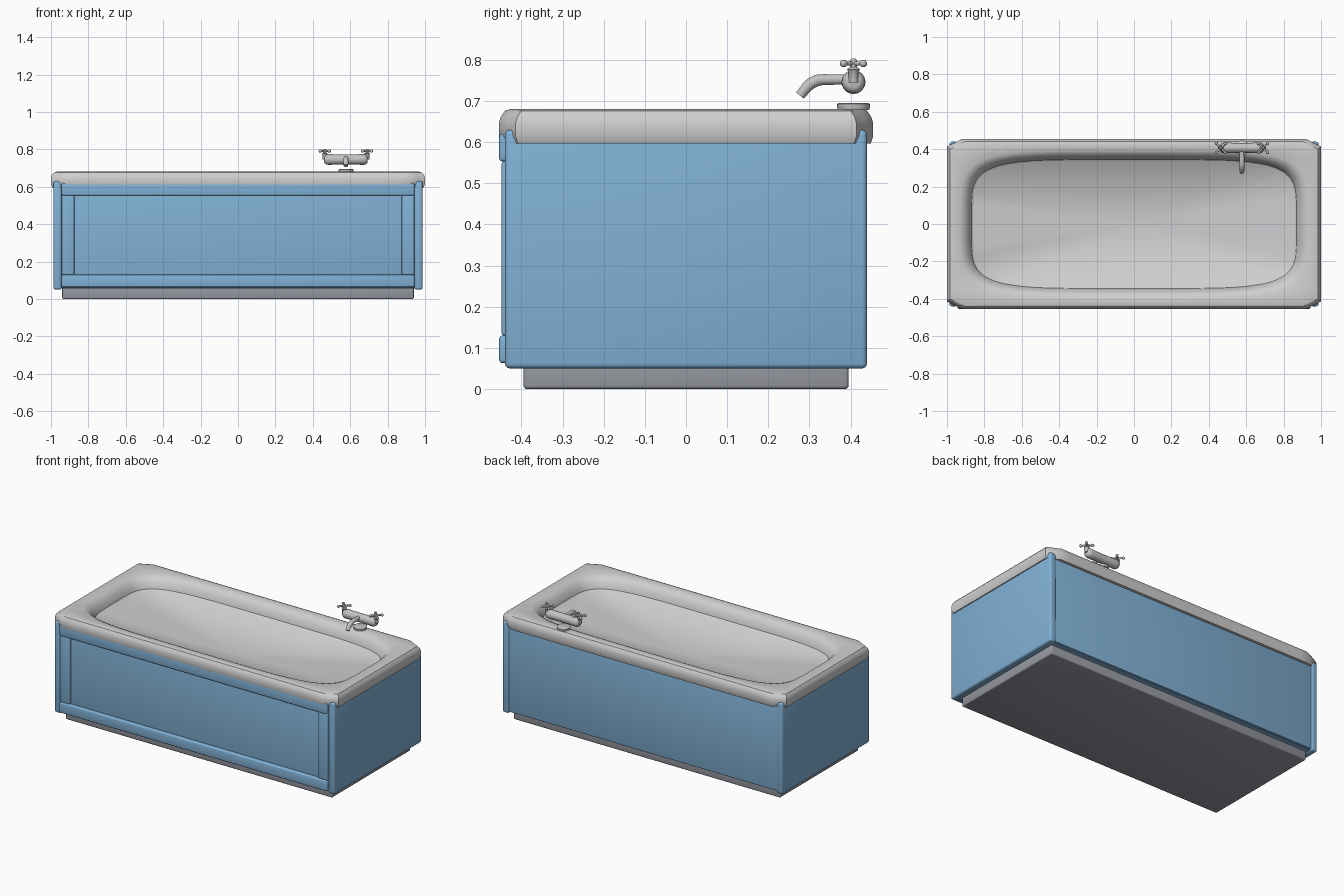
import bpy, bmesh, math
from mathutils import Vector, Matrix

if "Cube" in bpy.data.objects:
    bpy.data.objects.remove(bpy.data.objects["Cube"])


def material(name, rgb):
    m = bpy.data.materials.new(name)
    m.diffuse_color = (*rgb, 1)
    m.use_nodes = True
    m.node_tree.nodes["Principled BSDF"].inputs["Base Color"].default_value = m.diffuse_color
    return m


ENAMEL = material("white enamel", (0.62, 0.62, 0.63))
BLUE = material("blue panel", (0.22, 0.44, 0.67))
GREY = material("grey plinth", (0.31, 0.32, 0.36))
CHROME = material("chrome", (0.55, 0.55, 0.56))


def finish(name, bm, mat, angle=30):
    bmesh.ops.recalc_face_normals(bm, faces=bm.faces)
    me = bpy.data.meshes.new(name)
    bm.to_mesh(me)
    bm.free()
    ob = bpy.data.objects.new(name, me)
    bpy.context.collection.objects.link(ob)
    me.materials.append(mat)
    bpy.ops.object.select_all(action='DESELECT')
    ob.select_set(True)
    bpy.context.view_layer.objects.active = ob
    bpy.ops.object.shade_smooth_by_angle(angle=math.radians(angle))
    return ob


def box(name, lo, hi, mat, bevel=0.008):
    lo, hi = Vector(lo), Vector(hi)
    bm = bmesh.new()
    bmesh.ops.create_cube(bm, size=1)
    for v in bm.verts:
        v.co = Vector([(lo[i] + hi[i]) / 2 + v.co[i] * (hi[i] - lo[i]) for i in range(3)])
    bmesh.ops.bevel(bm, geom=bm.edges[:], offset=bevel, segments=3, profile=0.5, affect='EDGES')
    return finish(name, bm, mat, 40)


def sweep(bm, points, radii, sides=20):
    """Capped round tube through points with a radius at each one."""
    pts = [Vector(p) for p in points]
    rings = []
    for i, p in enumerate(pts):
        d = (pts[min(i + 1, len(pts) - 1)] - pts[max(i - 1, 0)]).normalized()
        ref = Vector((0, 1, 0)) if abs(d.z) > 0.9 else Vector((0, 0, 1))
        if abs(d.x) < 0.01:
            ref = Vector((1, 0, 0))
        a = d.cross(ref).normalized()
        b = d.cross(a)
        rings.append([bm.verts.new(p + radii[i] * (a * math.cos(t) + b * math.sin(t)))
                      for t in [2 * math.pi * k / sides for k in range(sides)]])
    for r, s in zip(rings, rings[1:]):
        for k in range(sides):
            n = (k + 1) % sides
            bm.faces.new((r[k], r[n], s[n], s[k]))
    bm.faces.new(rings[0])
    bm.faces.new(rings[-1])


# --- Tub: chamfered outer rim lofted into a rounded basin
CH_U, CH_V = 0.92, 0.91
angles = [2 * math.pi * k / 80 for k in range(80) if k % 10 != 5]
for su in (1, -1):
    for sv in (1, -1):
        angles += [math.atan2(sv * CH_V, su) % (2 * math.pi),
                   math.atan2(sv, su * CH_U) % (2 * math.pi)]
angles.sort()


def outer_radius(t):
    u, v = abs(math.cos(t)), abs(math.sin(t))
    a, b = 1 - CH_V, 1 - CH_U
    return 1 / max(u, v, (a * u + b * v) / (a + b * CH_V))


def basin_radius(t, n=5):
    return (abs(math.cos(t)) ** n + abs(math.sin(t)) ** n) ** (-1 / n)


# half width, half depth, height, outline
PROFILE = [(0.975, 0.43, 0.597, outer_radius), (0.993, 0.449, 0.597, outer_radius),
           (1.0, 0.455, 0.615, outer_radius), (1.0, 0.455, 0.645, outer_radius),
           (0.995, 0.45, 0.662, outer_radius), (0.984, 0.44, 0.676, outer_radius),
           (0.968, 0.426, 0.681, outer_radius),
           (0.93, 0.392, 0.677, basin_radius), (0.908, 0.375, 0.668, basin_radius),
           (0.89, 0.36, 0.65, basin_radius), (0.875, 0.349, 0.625, basin_radius),
           (0.87, 0.345, 0.61, basin_radius), (0.86, 0.336, 0.603, basin_radius)]
bm = bmesh.new()
rings = [[bm.verts.new((a * f(t) * math.cos(t), b * f(t) * math.sin(t), z)) for t in angles]
         for a, b, z, f in PROFILE]
N = len(angles)
for r, s in zip(rings, rings[1:]):
    for k in range(N):
        bm.faces.new((r[k], r[(k + 1) % N], s[(k + 1) % N], s[k]))
drain = bm.verts.new((0, 0, 0.51))
for k in range(N):
    bm.faces.new((rings[-1][k], rings[-1][(k + 1) % N], drain))
finish("tub", bm, ENAMEL, 28)

# --- Cabinet
box("plinth", (-0.94, -0.395, 0), (0.94, 0.395, 0.08), GREY)
for side, x in (("left", -0.965), ("right", 0.965)):
    box(side + "_side_panel", (x - 0.022, -0.44, 0.05), (x + 0.022, 0.44, 0.63), BLUE, 0.012)
box("front_panel", (-0.95, -0.432, 0.06), (0.95, -0.40, 0.615), BLUE, 0.004)
box("back_panel", (-0.95, 0.40, 0.06), (0.95, 0.432, 0.615), BLUE, 0.004)
box("cabinet_floor", (-0.95, -0.42, 0.055), (0.95, 0.42, 0.075), BLUE, 0.003)

# --- Raised frame on the front
box("top_rail", (-0.943, -0.454, 0.553), (0.943, -0.42, 0.62), BLUE)
box("bottom_rail", (-0.943, -0.454, 0.063), (0.943, -0.42, 0.13), BLUE)
for side, s in (("left", -1), ("right", 1)):
    xs = sorted((s * 0.943, s * 0.875))
    box(side + "_stile", (xs[0], -0.448, 0.13), (xs[1], -0.42, 0.553), BLUE, 0.006)

# --- Tap
TX, TY = 0.577, 0.407
bm = bmesh.new()
sweep(bm, [(TX, TY, 0.678), (TX, TY, 0.684), (TX, TY, 0.692), (TX, TY, 0.695)],
      [0.038, 0.040, 0.040, 0.036], 32)
finish("tap_base", bm, CHROME, 50)

bm = bmesh.new()
offsets = [-0.116, -0.113, -0.104, -0.09, -0.05, 0.05, 0.09, 0.104, 0.113, 0.116]
sweep(bm, [(TX + o, TY, 0.746) for o in offsets],
      [0.014, 0.021, 0.027, 0.029, 0.027, 0.027, 0.029, 0.027, 0.021, 0.014], 24)
finish("tap_body", bm, CHROME, 50)

bm = bmesh.new()
sweep(bm, [(TX, y, z) for y, z in ((0.40, 0.752), (0.335, 0.752), (0.318, 0.75), (0.304, 0.743),
                                   (0.293, 0.733), (0.277, 0.713))],
      [0.012, 0.013, 0.014, 0.014, 0.013, 0.012])
finish("spout", bm, CHROME, 50)

for side, s in (("left", -1), ("right", 1)):
    hx = TX + s * 0.113
    bm = bmesh.new()
    # stem and hub
    sweep(bm, [(hx, TY, z) for z in (0.745, 0.772, 0.777, 0.782, 0.798, 0.803)],
          [0.012, 0.012, 0.016, 0.009, 0.009, 0.005], 16)
    # four diagonal arms with ball ends
    for k in range(4):
        t = math.pi / 4 + k * math.pi / 2
        d = Vector((math.cos(t), math.sin(t), 0))
        c = Vector((hx, TY, 0.791))
        sweep(bm, [c, c + d * 0.034], [0.0055, 0.0055], 10)
        bmesh.ops.create_uvsphere(bm, u_segments=12, v_segments=8, radius=0.009,
                                  matrix=Matrix.Translation(c + d * 0.034))
    finish(side + "_tap_handle", bm, CHROME, 50)
